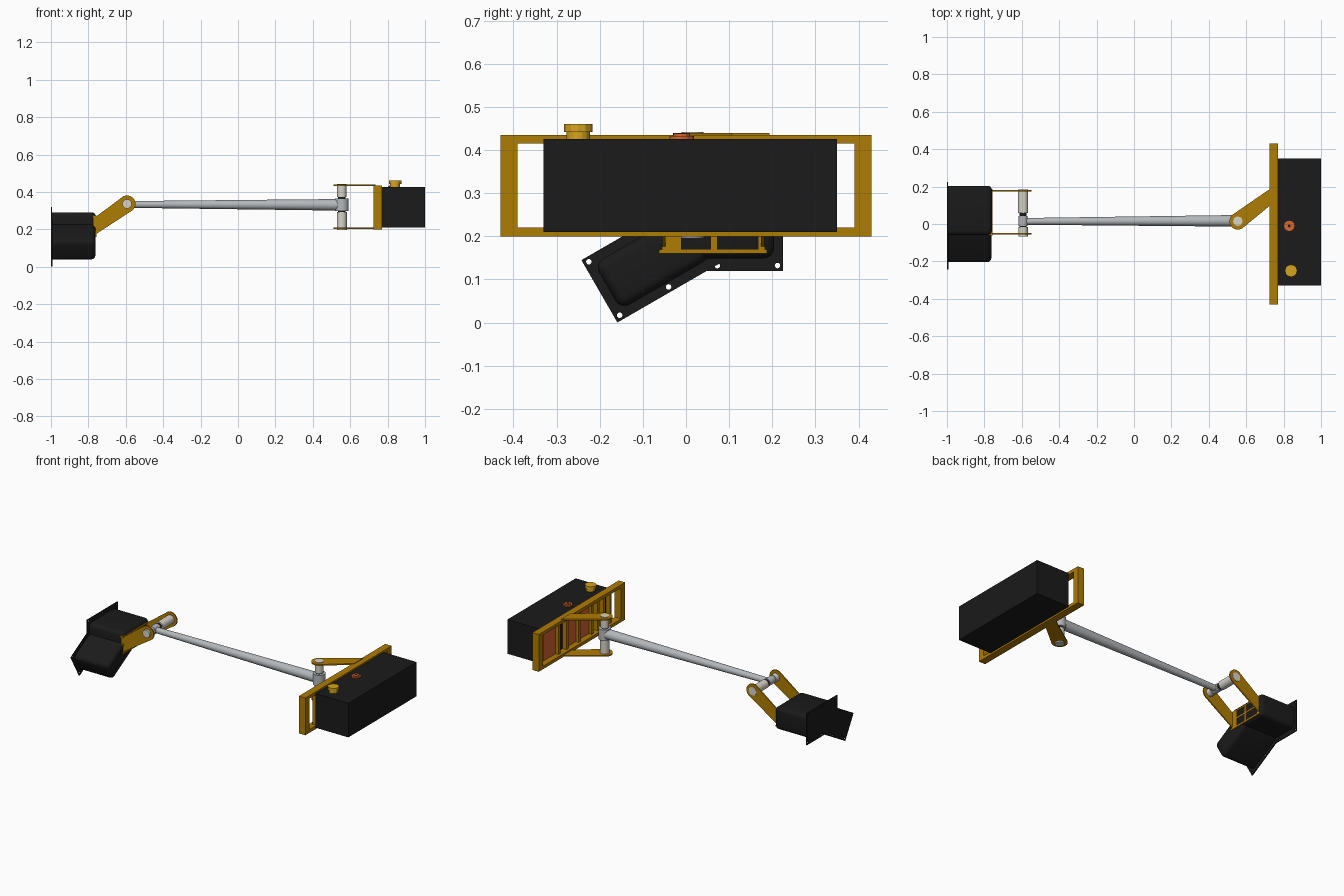
import bpy, bmesh, math
from mathutils import Matrix, Vector

if "Cube" in bpy.data.objects:
    bpy.data.objects.remove(bpy.data.objects["Cube"])


def mat(name, r, g, b):
    m = bpy.data.materials.new(name)
    m.diffuse_color = (r, g, b, 1)
    m.use_nodes = True
    m.node_tree.nodes["Principled BSDF"].inputs["Base Color"].default_value = m.diffuse_color
    return m


GOLD = mat("gold", 0.43, 0.20, 0.001)
YELLOW = mat("cap yellow", 0.68, 0.37, 0.012)
BLACK = mat("black", 0.0105, 0.0105, 0.0105)
GREY = mat("arm grey", 0.46, 0.48, 0.50)
WHITE = mat("pin white", 0.68, 0.66, 0.58)
ORANGE = mat("orange", 0.68, 0.13, 0.025)


def finish(bm, name, m, smooth=False):
    bmesh.ops.recalc_face_normals(bm, faces=bm.faces)
    me = bpy.data.meshes.new(name)
    bm.to_mesh(me)
    bm.free()
    me.materials.append(m)
    ob = bpy.data.objects.new(name, me)
    bpy.context.collection.objects.link(ob)
    if smooth:
        bpy.ops.object.select_all(action='DESELECT')
        ob.select_set(True)
        bpy.context.view_layer.objects.active = ob
        bpy.ops.object.shade_smooth_by_angle(angle=math.radians(35))
    return ob


def add_box(bm, lo, hi):
    c = [(a + b) / 2 for a, b in zip(lo, hi)]
    s = [b - a for a, b in zip(lo, hi)]
    bmesh.ops.create_cube(bm, size=1, matrix=Matrix.Translation(c) @ Matrix.Diagonal((*s, 1)))


def boxes(name, m, parts):
    bm = bmesh.new()
    for lo, hi in parts:
        add_box(bm, lo, hi)
    return finish(bm, name, m)


def add_rod(bm, a, b, r1, r2=None, n=24):
    a, b = Vector(a), Vector(b)
    d = b - a
    rot = d.to_track_quat('Z', 'Y').to_matrix().to_4x4()
    bmesh.ops.create_cone(bm, cap_ends=True, segments=n, radius1=r1, radius2=r2 or r1,
                          depth=d.length, matrix=Matrix.Translation((a + b) / 2) @ rot)


def rod(name, m, a, b, r1, r2=None, n=24):
    bm = bmesh.new()
    add_rod(bm, a, b, r1, r2, n)
    return finish(bm, name, m, n > 16)


def bracket_plate(name, centre, ends, place, lo, hi, r=0.045):
    """Round-ended plate: arc about the pivot, then two points at the frame."""
    mid = [(ends[0][i] + ends[1][i]) / 2 - centre[i] for i in (0, 1)]
    ang = math.atan2(mid[1], mid[0])
    pts = [(centre[0] + r * math.cos(t), centre[1] + r * math.sin(t))
           for t in (ang + math.pi * (0.45 + 1.1 * i / 16) for i in range(17))]
    pts += ends
    bm = bmesh.new()
    f = bm.faces.new([bm.verts.new(place(p[0], p[1], lo)) for p in pts])
    ext = bmesh.ops.extrude_face_region(bm, geom=[f])["geom"]
    move = Vector(place(0, 0, hi)) - Vector(place(0, 0, lo))
    bmesh.ops.translate(bm, vec=move, verts=[v for v in ext if isinstance(v, bmesh.types.BMVert)])
    return finish(bm, name, GOLD)


# --- Counterweight side: tank, frame and caps ---
boxes("tank_box", BLACK, [((0.77, -0.33, 0.21), (1.0, 0.35, 0.425))])
bars = [((0.725, -0.43, z), (0.77, 0.43, z + 0.02)) for z in (0.20, 0.415)]
bars += [((0.725, y, 0.205), (0.77, y + 0.04, 0.43)) for y in (-0.43, 0.39)]
bars += [((0.742, y - 0.009, 0.21), (0.77, y + 0.009, 0.425))
         for y in (0.2, 0.12, 0.0, -0.13, -0.19, -0.25, -0.31)]
boxes("tank_frame", GOLD, bars)
boxes("orange_panels", ORANGE, [((0.762, a, 0.22), (0.7695, b, 0.415))
                                for a, b in ((0.205, 0.33), (-0.125, 0.115))])
rod("filler_neck", YELLOW, (0.84, -0.25, 0.42), (0.84, -0.25, 0.444), 0.027, n=16)
rod("filler_cap", YELLOW, (0.84, -0.25, 0.442), (0.84, -0.25, 0.46), 0.033, n=12)
rod("orange_cap_base", ORANGE, (0.83, -0.01, 0.42), (0.83, -0.01, 0.432), 0.028, n=12)
rod("orange_cap_top", ORANGE, (0.83, -0.01, 0.43), (0.83, -0.01, 0.438), 0.019, n=12)
rod("orange_cap_centre", BLACK, (0.83, -0.01, 0.434), (0.83, -0.01, 0.439), 0.008, n=12)

# --- Vertical pivot joining the arm to the tank frame ---
for nm, z in (("upper", 0.431), ("lower", 0.203)):
    bracket_plate(nm + "_tank_bracket", (0.555, 0.015), [(0.735, 0.105), (0.735, 0.193)],
                  lambda a, b, c: (a, b, c), z, z + 0.008)
P = (0.555, 0.015)
rod("upper_tank_pin", WHITE, (*P, 0.372), (*P, 0.442), 0.025)
rod("lower_tank_pin", WHITE, (*P, 0.196), (*P, 0.292), 0.027)
rod("tank_pivot_core", BLACK, (*P, 0.28), (*P, 0.38), 0.02)
rod("tank_pivot_collar", GREY, (*P, 0.298), (*P, 0.366), 0.036)

# --- Long tapered arm ---
rod("main_arm", GREY, (-0.58, 0.014, 0.333), (0.55, 0.017, 0.331), 0.018, 0.031, n=32)

# --- Horizontal pivot joining the arm to the double box ---
X, Z = -0.593, 0.336
for nm, y in (("rear", 0.174), ("front", -0.056)):
    bracket_plate(nm + "_box_bracket", (X, Z), [(-0.763, 0.265), (-0.763, 0.172)],
                  lambda a, b, c: (a, c, b), y, y + 0.008)
rod("rear_box_pin", WHITE, (X, 0.06, Z), (X, 0.184, Z), 0.027)
rod("front_box_pin", WHITE, (X, -0.068, Z), (X, -0.016, Z), 0.025)
rod("box_pivot_core", BLACK, (X, -0.03, Z), (X, 0.07, Z), 0.019)
rod("box_pivot_collar", GREY, (X, -0.012, Z), (X, 0.042, Z), 0.024)
grid = [((-0.775, -0.062, z), (-0.757, 0.188, z + 0.009)) for z in (0.16, 0.214, 0.264)]
grid += [((-0.775, a, 0.16), (-0.757, b, 0.272))
         for a, b in ((-0.056, -0.012), (0.058, 0.072), (0.168, 0.182))]
boxes("box_bracket_grid", GOLD, grid)


# --- Two rounded boxes on drilled flanges, one tilted by 30 degrees ---
def flanged_box(name, cy, cz, tilt, fw, fh, bw, bh, x_top):
    place = Matrix.Translation((0, cy, cz)) @ Matrix.Rotation(tilt, 4, 'X')
    bm = bmesh.new()
    add_box(bm, (-0.998, -bw / 2, -bh / 2), (x_top, bw / 2, bh / 2))
    edges = [e for e in bm.edges if max(v.co.x for v in e.verts) > -0.9]
    bmesh.ops.bevel(bm, geom=edges, offset=0.024, segments=4, profile=0.5, affect='EDGES')
    bmesh.ops.transform(bm, matrix=place, verts=bm.verts)
    finish(bm, name + "_box", BLACK, True)

    bm = bmesh.new()
    t0 = -1.0 if tilt == 0 else -0.9985
    add_box(bm, (t0, -fw / 2, -fh / 2), (t0 + 0.006, fw / 2, fh / 2))
    bmesh.ops.transform(bm, matrix=place, verts=bm.verts)
    flange = finish(bm, name + "_flange", BLACK)
    bm = bmesh.new()
    for u in (-fw / 2 + 0.013, 0, fw / 2 - 0.013):
        for v in (-fh / 2 + 0.012, fh / 2 - 0.012):
            add_rod(bm, (-1.02, u, v), (-0.97, u, v), 0.0065, n=12)
    bmesh.ops.transform(bm, matrix=place, verts=bm.verts)
    cutter = finish(bm, name + "_cutter", BLACK)
    cutter.hide_render = True
    mod = flange.modifiers.new("holes", 'BOOLEAN')
    mod.operation, mod.object, mod.solver = 'DIFFERENCE', cutter, 'EXACT'
    bpy.context.view_layer.objects.active = flange
    bpy.ops.object.modifier_apply(modifier=mod.name)
    bpy.data.objects.remove(cutter)


flanged_box("level", 0.0725, 0.22, 0, 0.305, 0.20, 0.264, 0.142, -0.759)
flanged_box("tilted", -0.076, 0.1445, math.radians(30), 0.288, 0.167, 0.245, 0.123, -0.762)
